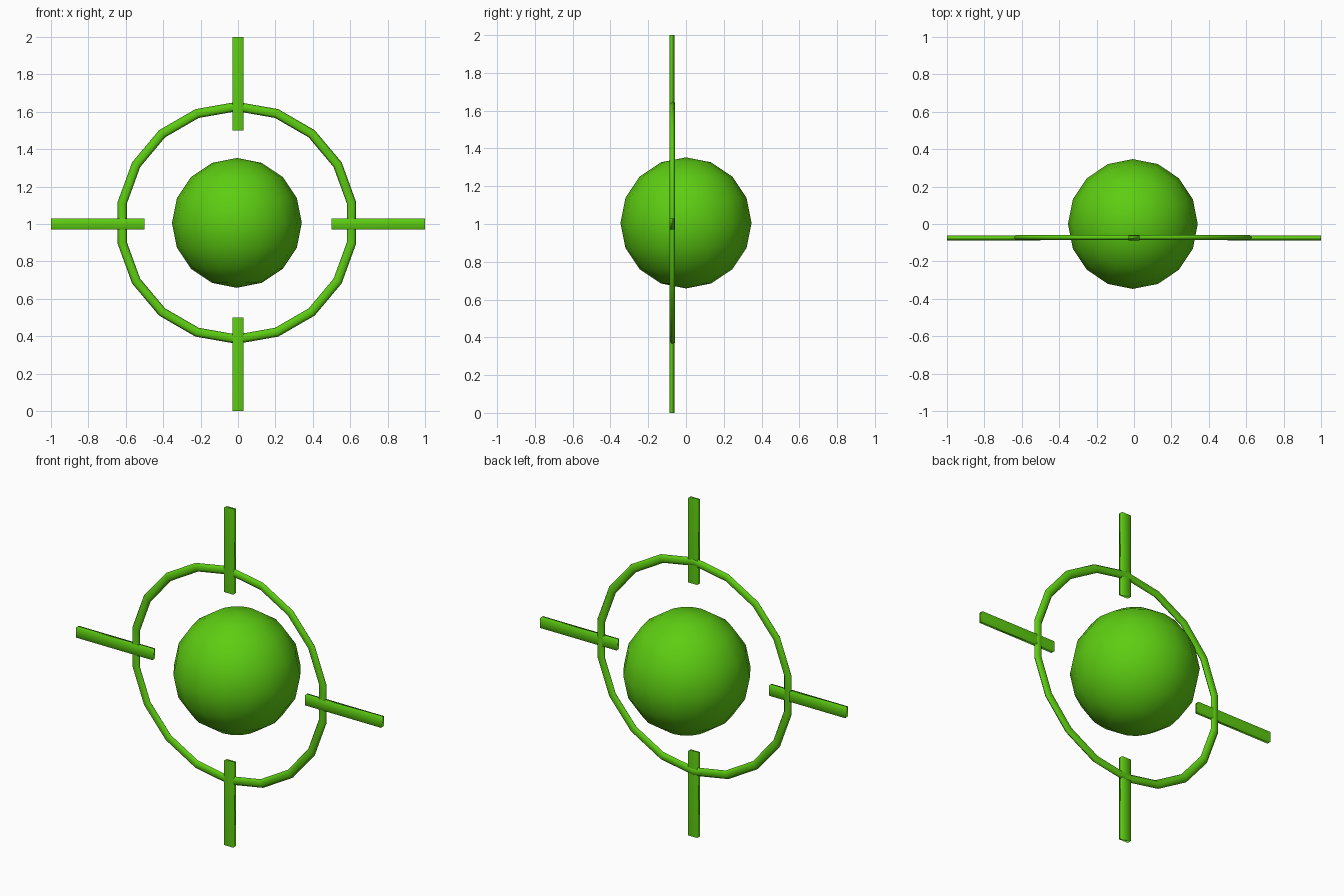
import bpy
import math

if "Cube" in bpy.data.objects:
    bpy.data.objects.remove(bpy.data.objects["Cube"])

green = bpy.data.materials.new("bright_green")
green.diffuse_color = (0.11, 0.61, 0.006, 1.0)
green.use_nodes = True
green.node_tree.nodes["Principled BSDF"].inputs["Base Color"].default_value = green.diffuse_color


def finish(name):
    ob = bpy.context.object
    ob.name = name
    ob.data.materials.append(green)
    bpy.ops.object.shade_smooth()
    return ob


# central ball
bpy.ops.mesh.primitive_uv_sphere_add(segments=16, ring_count=8, radius=0.347,
                                     location=(-0.006, 0, 1.006))
finish("center_ball")

# flattened 18-sided ring standing upright, a vertex at the top
bpy.ops.mesh.primitive_torus_add(major_segments=18, minor_segments=6,
                                 major_radius=0.622, minor_radius=0.025,
                                 location=(-0.006, -0.072, 1.006),
                                 rotation=(math.pi / 2, math.pi / 2, 0))
ring = finish("ring")
ring.scale = (1, 1, 0.66)

# four crosshair bars, one every quarter turn
for i, name in enumerate(("right_bar", "top_bar", "left_bar", "bottom_bar")):
    a = i * math.pi / 2
    bpy.ops.mesh.primitive_cube_add(
        size=1,
        location=(0.75 * math.cos(a), -0.075, 1 + 0.75 * math.sin(a)),
        rotation=(0, -a, 0))
    bar = finish(name)
    bar.scale = (0.5, 0.026, 0.06)
